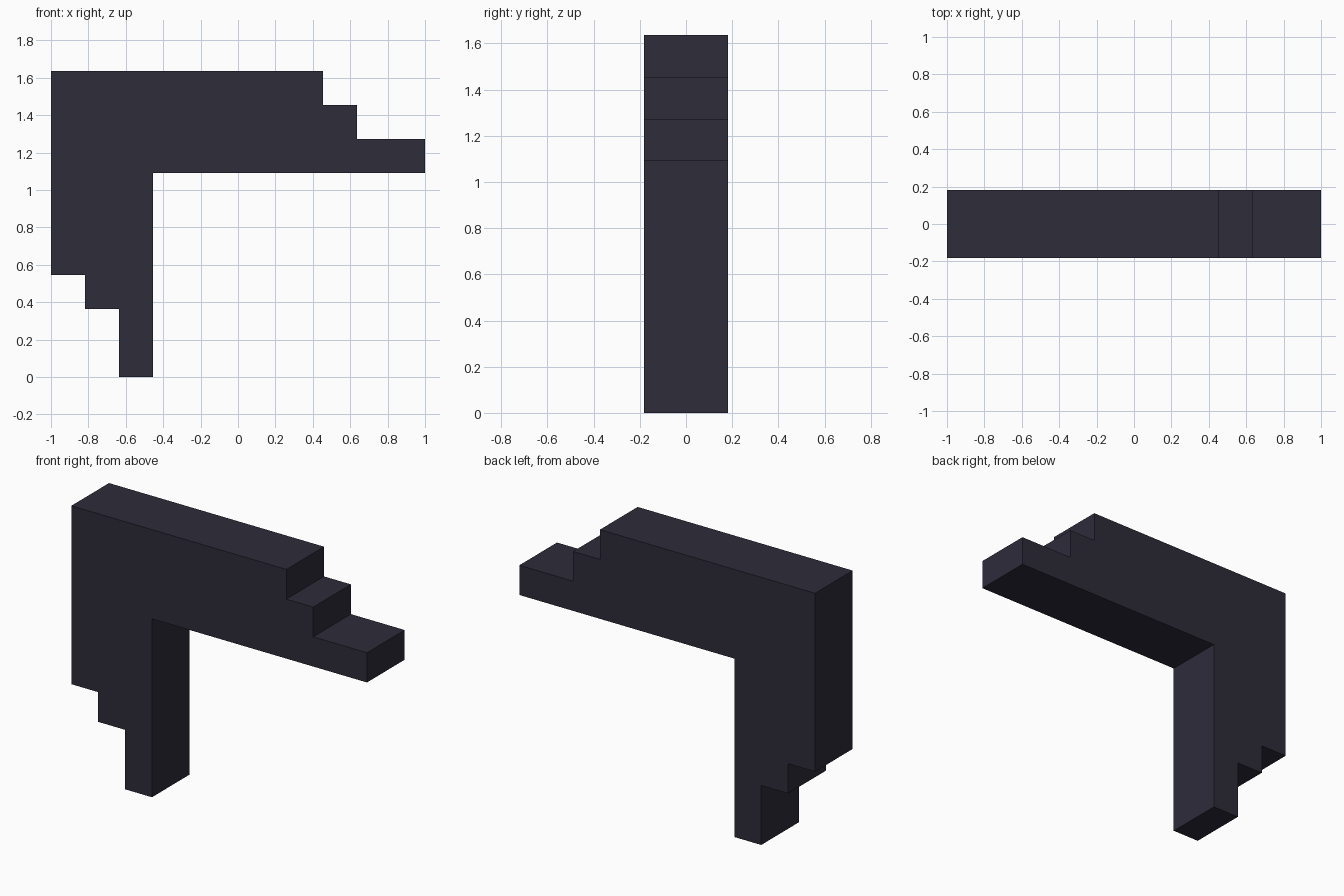
import bpy
import bmesh

if "Cube" in bpy.data.objects:
    bpy.data.objects.remove(bpy.data.objects["Cube"])

U = 2 / 11          # one block of the pixel grid the shape follows
HALF_DEPTH = U      # two blocks thick

# Dark slate material
slate = bpy.data.materials.new("dark_slate")
slate.diffuse_color = (0.027, 0.025, 0.042, 1)
slate.use_nodes = True
slate.node_tree.nodes["Principled BSDF"].inputs["Base Color"].default_value = slate.diffuse_color

# Stepped L-shaped outline in block units (x from left, z from ground)
outline = [(2, 0), (3, 0), (3, 6), (11, 6), (11, 7), (9, 7), (9, 8),
           (8, 8), (8, 9), (0, 9), (0, 3), (1, 3), (1, 2), (2, 2)]

# Extrude the outline front to back
bm = bmesh.new()
face = bm.faces.new([bm.verts.new((x * U - 1, -HALF_DEPTH, z * U)) for x, z in outline])
ext = bmesh.ops.extrude_face_region(bm, geom=[face])
verts = [g for g in ext["geom"] if isinstance(g, bmesh.types.BMVert)]
bmesh.ops.translate(bm, vec=(0, 2 * HALF_DEPTH, 0), verts=verts)
bmesh.ops.recalc_face_normals(bm, faces=bm.faces[:])

mesh = bpy.data.meshes.new("stepped_bracket")
bm.to_mesh(mesh)
bm.free()
mesh.materials.append(slate)
bpy.context.collection.objects.link(bpy.data.objects.new("stepped_bracket", mesh))
